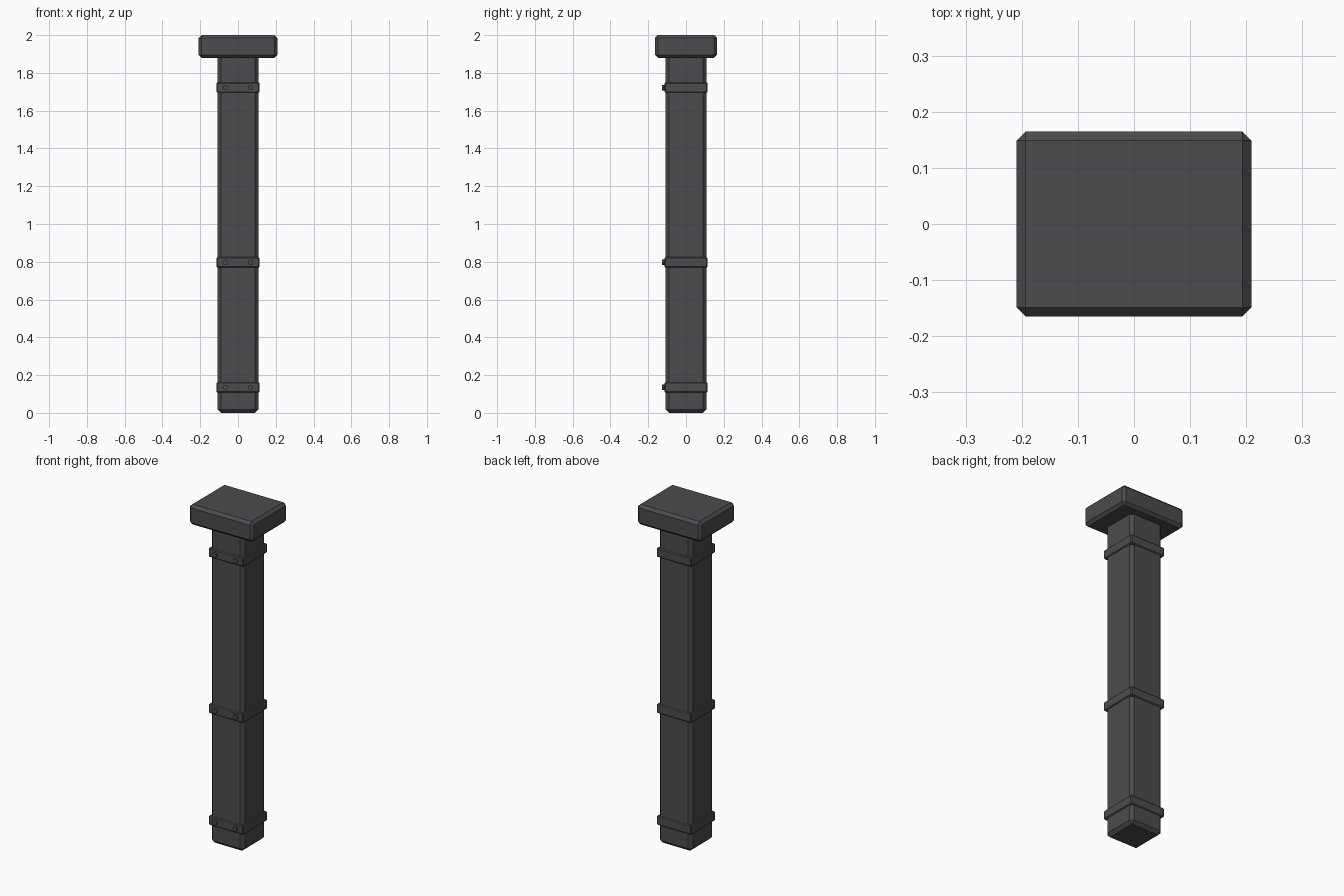
import bpy, bmesh, math
from mathutils import Matrix

if "Cube" in bpy.data.objects:
    bpy.data.objects.remove(bpy.data.objects["Cube"])

iron = bpy.data.materials.new("dark iron grey")
iron.diffuse_color = (0.072, 0.071, 0.078, 1)
iron.use_nodes = True
iron.node_tree.nodes["Principled BSDF"].inputs["Base Color"].default_value = iron.diffuse_color


def finish(bm, name):
    bmesh.ops.recalc_face_normals(bm, faces=bm.faces)
    mesh = bpy.data.meshes.new(name)
    bm.to_mesh(mesh)
    bm.free()
    mesh.materials.append(iron)
    obj = bpy.data.objects.new(name, mesh)
    bpy.context.collection.objects.link(obj)
    return obj


def chamfered_box(name, half_x, half_y, z0, z1, chamfer):
    bm = bmesh.new()
    size = Matrix.Diagonal((2 * half_x, 2 * half_y, z1 - z0, 1))
    bmesh.ops.create_cube(bm, size=1, matrix=Matrix.Translation((0, 0, (z0 + z1) / 2)) @ size)
    bmesh.ops.bevel(bm, geom=bm.edges[:], offset=chamfer, segments=1, affect='EDGES')
    return finish(bm, name)


def bolt(name, x, y0, y1, z, radius):
    bm = bmesh.new()
    place = Matrix.Translation((x, (y0 + y1) / 2, z)) @ Matrix.Rotation(math.pi / 2, 4, 'X')
    bmesh.ops.create_cone(bm, cap_ends=True, segments=8, radius1=radius, radius2=radius,
                          depth=y1 - y0, matrix=place)
    return finish(bm, name)


# Square shaft and wide rectangular cap
chamfered_box("post_shaft", 0.108, 0.108, 0.0, 1.91, 0.018)
chamfered_box("post_cap", 0.209, 0.165, 1.88, 2.0, 0.016)

# Three bands, each with two bolts on the front
for label, z in (("lower", 0.135), ("middle", 0.797), ("upper", 1.722)):
    chamfered_box(label + "_band", 0.114, 0.114, z - 0.027, z + 0.027, 0.005)
    for side, x in (("left", -0.067), ("right", 0.067)):
        bolt(f"{label}_{side}_bolt", x, -0.126, -0.105, z, 0.014)
